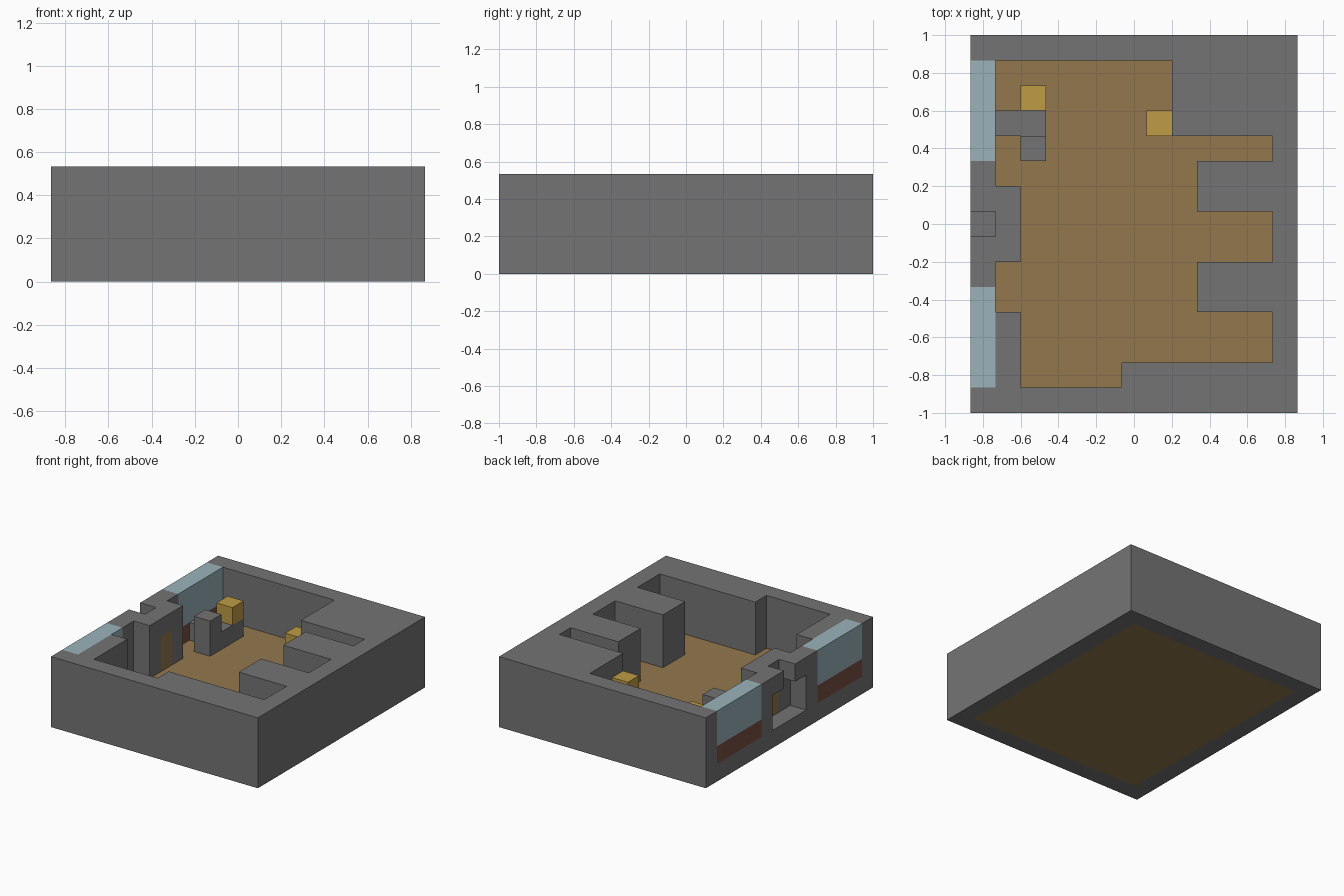
import bpy
import bmesh
from mathutils import Vector

U = 2 / 15                     # block size
NX, NY, NZ = 13, 15, 4         # building size in blocks

cube = bpy.data.objects.get("Cube")
if cube:
    bpy.data.objects.remove(cube, do_unlink=True)


def material(name, rgb):
    mat = bpy.data.materials.new(name)
    mat.use_nodes = True
    mat.diffuse_color = (*rgb, 1)
    bsdf = next(n for n in mat.node_tree.nodes if n.type == 'BSDF_PRINCIPLED')
    bsdf.inputs["Base Color"].default_value = (*rgb, 1)
    return mat


stone = material("grey stone", (0.175, 0.175, 0.175))
wood = material("wood", (0.29, 0.185, 0.075))
gold = material("golden yellow", (0.52, 0.33, 0.06))
glass = material("pale blue glass", (0.32, 0.45, 0.49))
brick = material("red brown", (0.2, 0.08, 0.055))


def box(x0, x1, y0, y1, z0, z1):
    """Set of blocks, with both end indices included."""
    return {(x, y, z) for x in range(x0, x1 + 1)
            for y in range(y0, y1 + 1) for z in range(z0, z1 + 1)}


parts = {}

# Floor slab
parts["floor"] = (wood, box(1, NX - 2, 1, NY - 2, 0, 0))

# Windows in the west wall, each with a low panel under the glass
window_cells = set()
for side, y0 in (("front", 1), ("back", 10)):
    panel, pane = box(0, 0, y0, y0 + 3, 1, 1), box(0, 0, y0, y0 + 3, 2, 3)
    parts[side + "_window_panel"] = (brick, panel)
    parts[side + "_window_glass"] = (glass, pane)
    window_cells |= panel | pane

# Door and the porch opening outside it
door = box(1, 1, 7, 7, 1, 2)
porch = box(0, 0, 6, 8, 1, 2) | box(0, 0, 7, 7, 3, 3)
parts["door"] = (wood, door)

# Outer walls
shell = box(0, NX - 1, 0, NY - 1, 0, 3) - box(1, NX - 2, 1, NY - 2, 0, 3)
parts["outer_walls"] = (stone, shell - window_cells - porch)

# Full-height inner wall blocks
parts["back_corner_block"] = (stone, box(8, 11, 11, 13, 1, 3))
parts["back_partition"] = (stone, box(9, 11, 8, 9, 1, 3))
parts["front_partition"] = (stone, box(9, 11, 4, 5, 1, 3))
parts["front_wall_lining"] = (stone, box(6, 11, 1, 1, 1, 3))
parts["front_window_block"] = (stone, box(1, 1, 1, 3, 1, 3))
parts["door_frame"] = (stone, box(1, 1, 6, 8, 1, 3) - door)

# Counter, post and golden boxes on stands
parts["counter"] = (stone, box(1, 2, 11, 11, 1, 1))
parts["counter_post"] = (stone, box(2, 2, 10, 10, 1, 2))
for label, x, y in (("counter", 2, 12), ("corner", 7, 11)):
    parts[label + "_stand"] = (stone, box(x, x, y, y, 1, 1))
    parts[label + "_box"] = (gold, box(x, x, y, y, 2, 2))

solid = set().union(*(cells for _, cells in parts.values()))
centre = Vector((NX / 2, NY / 2, 0))


def build(name, mat, cells):
    """Skin only the exposed sides of a part and merge its flat faces."""
    bm = bmesh.new()
    for cell in sorted(cells):
        for axis in range(3):
            for sign in (-1, 1):
                near = list(cell)
                near[axis] += sign
                if tuple(near) in solid:
                    continue
                n = Vector((0, 0, 0))
                n[axis] = sign
                u = Vector((0, 0, 0))
                u[(axis + 1) % 3] = 1
                v = n.cross(u)
                mid = Vector(cell) + Vector((1, 1, 1)) / 2 + n / 2 - centre
                corners = [mid + (a * u + b * v) / 2 for a, b in
                           ((-1, -1), (1, -1), (1, 1), (-1, 1))]
                bm.faces.new([bm.verts.new(c * U) for c in corners])
    bmesh.ops.remove_doubles(bm, verts=bm.verts, dist=U / 100)
    bmesh.ops.dissolve_limit(bm, angle_limit=0.02, verts=bm.verts, edges=bm.edges)
    mesh = bpy.data.meshes.new(name)
    bm.to_mesh(mesh)
    bm.free()
    mesh.materials.append(mat)
    bpy.context.collection.objects.link(bpy.data.objects.new(name, mesh))


for part_name, (mat, cells) in parts.items():
    build(part_name, mat, cells)
